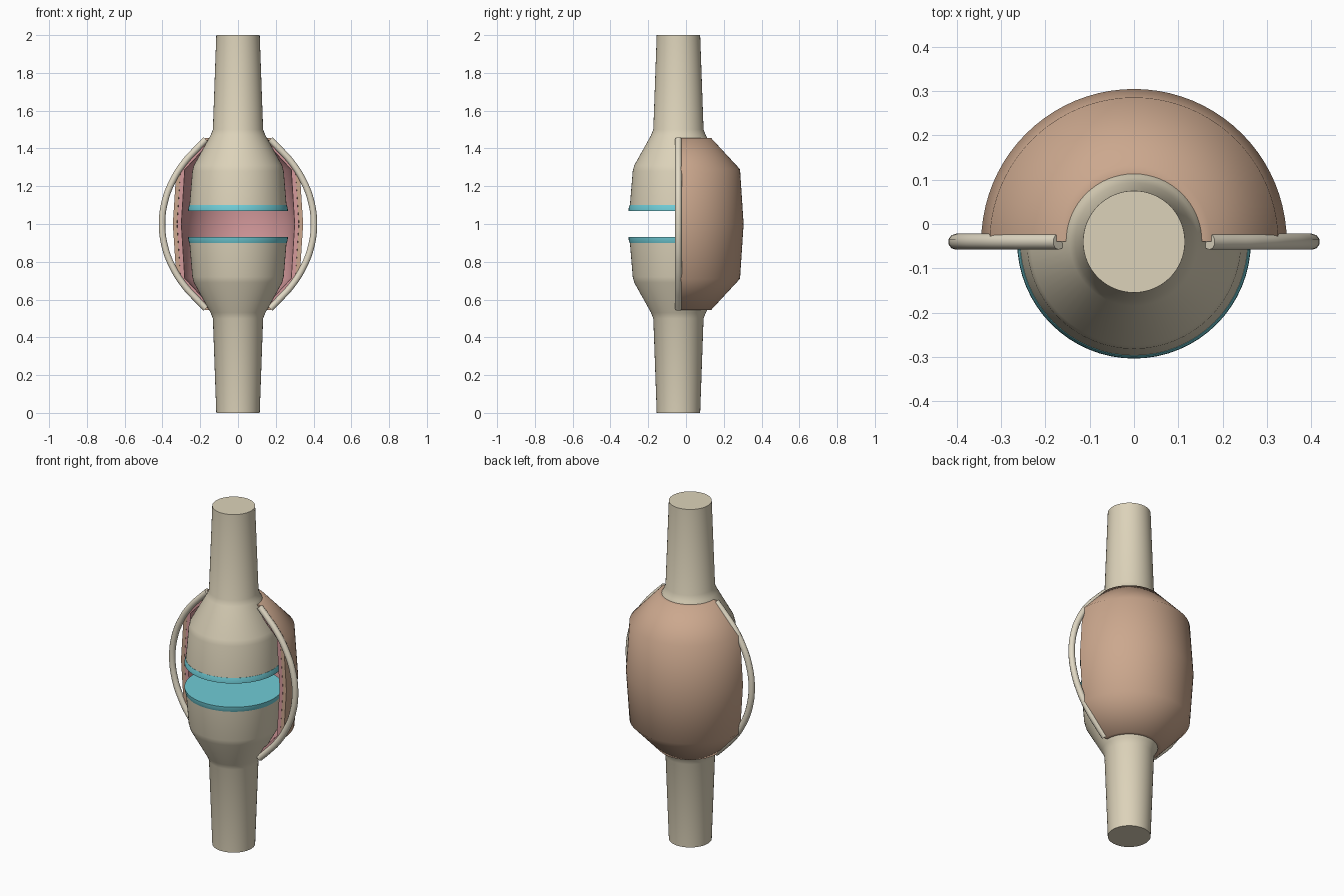
import bpy, bmesh, math

if "Cube" in bpy.data.objects:
    bpy.data.objects.remove(bpy.data.objects["Cube"])

AXIS_Y = -0.04


def material(name, rgb):
    m = bpy.data.materials.new(name)
    m.diffuse_color = (*rgb, 1)
    m.use_nodes = True
    m.node_tree.nodes["Principled BSDF"].inputs["Base Color"].default_value = m.diffuse_color
    return m


BONE = material("bone cream", (0.72, 0.65, 0.49))
CORD = material("ligament cream", (0.76, 0.70, 0.56))
CAPSULE = material("capsule tan", (0.60, 0.39, 0.27))
LINING = material("lining pink", (0.66, 0.32, 0.33))
CARTILAGE = material("cartilage blue", (0.16, 0.60, 0.67))


def lathe(name, profile, mat, sweep=math.tau, closed=False, angle=40):
    """Turn (radius, z) points about the joint axis; a half sweep gets end faces."""
    full = sweep > 6.28
    steps = 64 if full else 40
    bm = bmesh.new()
    rings = []
    for i in range(steps if full else steps + 1):
        a = sweep * i / steps
        rings.append([bm.verts.new((r * math.cos(a), AXIS_Y + r * math.sin(a), z))
                      for r, z in profile])
    n = len(profile)
    for i in range(steps):
        p, q = rings[i], rings[(i + 1) % len(rings)]
        for j in range(n if closed else n - 1):
            k = (j + 1) % n
            bm.faces.new((p[j], q[j], q[k], p[k]))
    if not full:
        bm.faces.new(rings[0])
        bm.faces.new(rings[-1])
    if not closed:
        bm.faces.new([r[0] for r in rings])
        bm.faces.new([r[-1] for r in rings])
    bmesh.ops.recalc_face_normals(bm, faces=bm.faces)
    me = bpy.data.meshes.new(name)
    bm.to_mesh(me)
    bm.free()
    me.materials.append(mat)
    ob = bpy.data.objects.new(name, me)
    bpy.context.collection.objects.link(ob)
    bpy.ops.object.select_all(action='DESELECT')
    ob.select_set(True)
    bpy.context.view_layer.objects.active = ob
    bpy.ops.object.shade_smooth_by_angle(angle=math.radians(angle))
    return ob


# Upper and lower bones with their cartilage pads, mirrored about z = 1
bone = [(0.115, 1.0), (0.133, 0.50), (0.145, 0.47), (0.234, 0.31),
        (0.242, 0.28), (0.257, 0.10)]
pad = [(0.258, 0.10), (0.263, 0.085), (0.264, 0.07)]
for side, s in (("upper", 1), ("lower", -1)):
    lathe(side + "_bone", [(r, 1 + s * z) for r, z in bone], BONE)
    lathe(side + "_cartilage", [(r, 1 + s * z) for r, z in pad], CARTILAGE)


def half_shell(name, outer, thickness, mat):
    """Half shell open at the front, symmetric about z = 1."""
    half = outer + [(r, -z) for r, z in reversed(outer[:-1])]
    inner = [(r - thickness, z) for r, z in reversed(half)]
    lathe(name, [(r, 1 + z) for r, z in half + inner], mat,
          sweep=math.pi, closed=True, angle=50)


# Joint capsule and the membrane lining it
half_shell("joint_capsule", [(0.173, 0.455), (0.326, 0.29), (0.345, 0.0)], 0.022, CAPSULE)
half_shell("capsule_lining", [(0.151, 0.452), (0.304, 0.288), (0.322, 0.0)], 0.022, LINING)

# Side ligaments: bowed cords joining the two bones
arc = [(0.17, 0.447), (0.215, 0.402), (0.285, 0.325), (0.345, 0.23), (0.387, 0.12), (0.402, 0.0)]
path = arc + [(x, -z) for x, z in reversed(arc[:-1])]
for side, s in (("left", -1), ("right", 1)):
    cu = bpy.data.curves.new(side + "_ligament", 'CURVE')
    cu.dimensions = '3D'
    cu.bevel_depth = 0.018
    cu.bevel_resolution = 3
    cu.resolution_u = 6
    cu.use_fill_caps = True
    sp = cu.splines.new('BEZIER')
    sp.bezier_points.add(len(path) - 1)
    for p, (x, z) in zip(sp.bezier_points, path):
        p.co = (s * x, AXIS_Y, 1 + z)
        p.handle_left_type = p.handle_right_type = 'AUTO'
    cu.materials.append(CORD)
    bpy.context.collection.objects.link(bpy.data.objects.new(side + "_ligament", cu))
